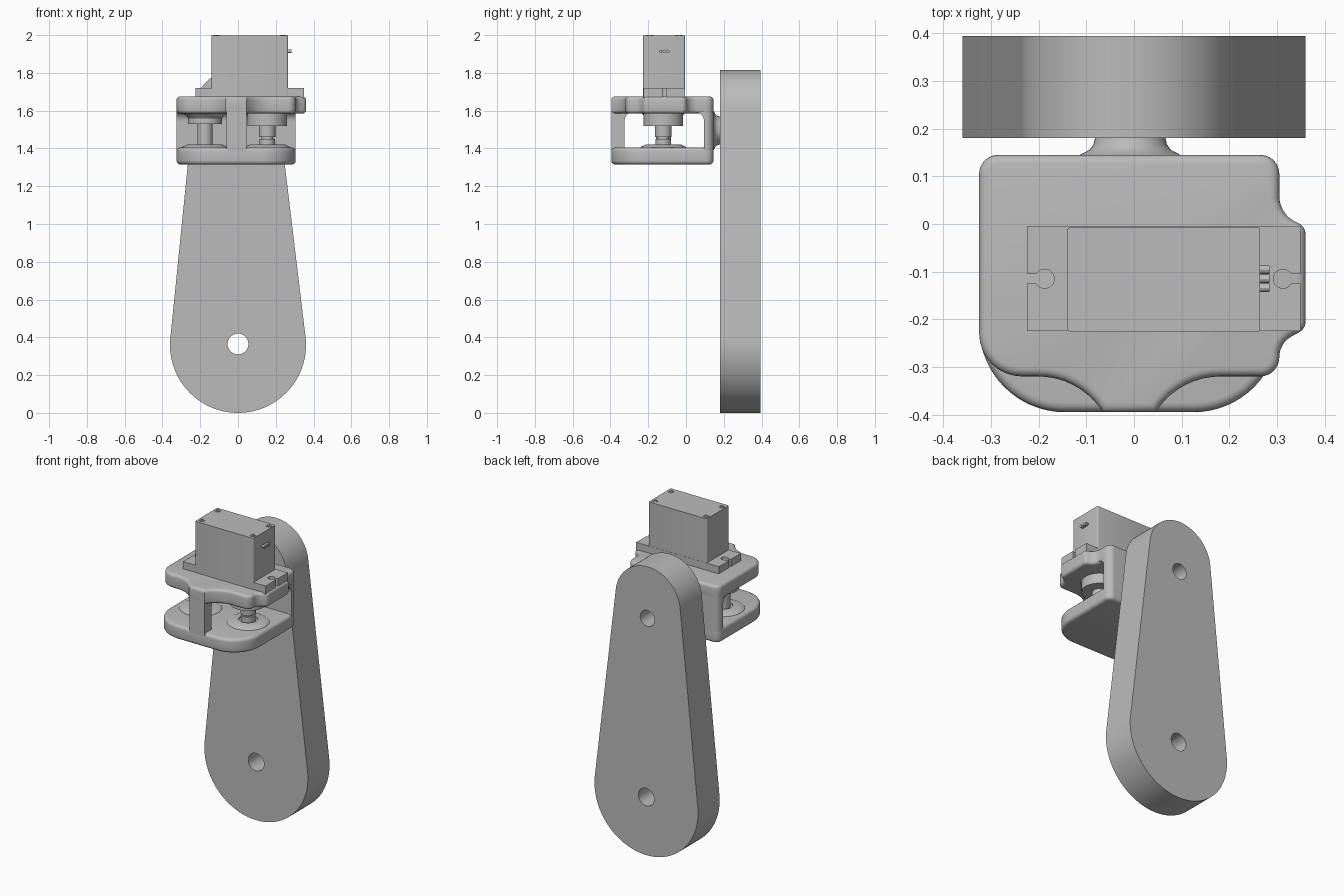
import bpy, bmesh
from math import sin, cos, pi, atan2, tan, radians
from mathutils import Vector, Matrix

if "Cube" in bpy.data.objects:
    bpy.data.objects.remove(bpy.data.objects["Cube"])

grey = bpy.data.materials.new("plain grey")
grey.use_nodes = True
grey.diffuse_color = (0.5, 0.5, 0.5, 1)
grey.node_tree.nodes["Principled BSDF"].inputs["Base Color"].default_value = (0.5, 0.5, 0.5, 1)

# Local (u, v, w) to world for shapes extruded or turned along each axis
AXES = {
    "Z": Matrix.Identity(4),
    "Y": Matrix(((1, 0, 0, 0), (0, 0, 1, 0), (0, 1, 0, 0), (0, 0, 0, 1))),
    "X": Matrix(((0, 0, 1, 0), (1, 0, 0, 0), (0, 1, 0, 0), (0, 0, 0, 1))),
}


def finish(name, bm, axis, loc=(0, 0, 0)):
    bmesh.ops.transform(bm, matrix=Matrix.Translation(loc) @ AXES[axis], verts=bm.verts)
    bmesh.ops.recalc_face_normals(bm, faces=bm.faces)
    mesh = bpy.data.meshes.new(name)
    bm.to_mesh(mesh)
    bm.free()
    mesh.materials.append(grey)
    mesh.shade_smooth()
    mesh.set_sharp_from_angle(angle=radians(30))
    obj = bpy.data.objects.new(name, mesh)
    bpy.context.collection.objects.link(obj)
    return obj


def prism(name, loops, w0, w1, axis="Z", bevel=0):
    """Extrude an outline (first loop) with optional hole loops."""
    bm = bmesh.new()
    edges = []
    for loop in loops:
        vs = [bm.verts.new((p[0], p[1], w0)) for p in loop]
        if len(loops) == 1:
            bm.faces.new(vs)
        else:
            edges += [bm.edges.new((a, b)) for a, b in zip(vs, vs[1:] + vs[:1])]
    if edges:
        bmesh.ops.triangle_fill(bm, use_beauty=True, edges=edges)
    top = bmesh.ops.extrude_face_region(bm, geom=bm.faces[:])["geom"]
    bmesh.ops.translate(bm, vec=(0, 0, w1 - w0),
                        verts=[g for g in top if isinstance(g, bmesh.types.BMVert)])
    bmesh.ops.recalc_face_normals(bm, faces=bm.faces)
    if bevel:
        rim = [e for e in bm.edges if abs(e.verts[0].co.z - e.verts[1].co.z) < 1e-5]
        bmesh.ops.bevel(bm, geom=rim, offset=bevel, segments=4, profile=0.5,
                        affect="EDGES", clamp_overlap=False)
    return finish(name, bm, axis)


def lathe(name, profile, loc, axis="Z", steps=40):
    """Turn a (radius, height) profile round its axis."""
    bm = bmesh.new()
    vs = [bm.verts.new((r, 0, h)) for r, h in profile]
    es = [bm.edges.new(p) for p in zip(vs, vs[1:])]
    bmesh.ops.spin(bm, geom=vs + es, cent=(0, 0, 0), axis=(0, 0, 1),
                   angle=2 * pi, steps=steps, use_merge=True)
    bmesh.ops.remove_doubles(bm, verts=bm.verts, dist=1e-5)
    return finish(name, bm, axis, loc)


def arc(cx, cy, r, a0, a1, n=32):
    return [(cx + r * cos(a0 + (a1 - a0) * i / n), cy + r * sin(a0 + (a1 - a0) * i / n))
            for i in range(n + 1)]


def circle(cx, cy, r, n=32):
    return arc(cx, cy, r, 0, 2 * pi, n)[:-1]


def box(x0, x1, y0, y1):
    return [(x0, y0), (x1, y0), (x1, y1), (x0, y1)]


def rounded(corners, n=8):
    """Outline from (x, y, radius) corners, each replaced by a tangent arc."""
    out = []
    for i, (x, y, r) in enumerate(corners):
        p = Vector((x, y))
        if not r:
            out.append((x, y))
            continue
        u = (Vector(corners[i - 1][:2]) - p).normalized()
        v = (Vector(corners[(i + 1) % len(corners)][:2]) - p).normalized()
        half = u.angle(v) / 2
        c = p + (u + v).normalized() * r / sin(half)
        s, e = p + u * r / tan(half) - c, p + v * r / tan(half) - c
        a = atan2(s.y, s.x)
        out += arc(c.x, c.y, r, a, a + atan2(s.x * e.y - s.y * e.x, s.dot(e)), n)
    return out


# Long tapered arm with two through holes
lean = 0.11
arm = (arc(0, 0.36, 0.36, pi - lean, 2 * pi + lean, 64)
       + arc(-0.012, 1.59, 0.225, lean, pi - lean, 48))
prism("swing_arm", [arm, circle(0, 0.365, 0.055), circle(-0.008, 1.49, 0.05)], 0.18, 0.395, "Y")

# Flared boss joining arm and bracket
lathe("pivot_boss", [(0.115, 0.14), (0.1, 0.148), (0.085, 0.156), (0.077, 0.167), (0.073, 0.185)],
      (-0.008, 0, 1.495), "Y")

# Bracket plates
L, R, BACK, FRONT = -0.325, 0.305, 0.145, -0.395
top_outline = rounded([
    (L, BACK, 0.04), (L, -0.32, 0.09), (-0.12, -0.32, 0.16), (-0.065, FRONT, 0),
    (0.045, FRONT, 0), (0.1, -0.32, 0.16), (R, -0.32, 0.04), (R, -0.25, 0.05),
    (0.36, -0.22, 0.025), (0.36, -0.005, 0.025), (R, 0.02, 0.06), (R, BACK, 0.04)])
prism("bracket_top_plate", [top_outline], 1.585, 1.675, bevel=0.018)
bottom_outline = rounded([(L, BACK, 0.04), (L, FRONT, 0.18), (R, FRONT, 0.18), (R, BACK, 0.04)], 16)
prism("bracket_bottom_plate", [bottom_outline], 1.315, 1.405, bevel=0.02)

# Bracket back wall and front pillar
wall = rounded([(L, 0.095, 0), (R, 0.095, 0), (R, BACK, 0.04), (L, BACK, 0.04)])
prism("bracket_back_wall", [wall], 1.335, 1.656)
prism("bracket_front_pillar", [box(-0.062, 0.045, FRONT, -0.325)], 1.335, 1.656)

# Fillets under the top plate, at the wall and at the pillar
for name, y, s, x0, x1 in (("wall_fillet", 0.095, -1, L, R),
                           ("pillar_fillet", -0.325, 1, -0.062, 0.045)):
    curve = [(y + s * (0.045 - px), 1.547 + pz) for px, pz in arc(0, 0, 0.045, 0, pi / 2, 8)]
    prism(name, [[(y, 1.592)] + curve], x0, x1, "X")

# Hubs, shafts and bearing seats between the plates
lathe("left_hub", [(0, 1.6), (0.12, 1.6), (0.115, 1.585), (0.098, 1.572), (0.09, 1.56),
                   (0.09, 1.53), (0, 1.53)], (-0.175, -0.12, 0))
lathe("left_shaft", [(0.04, 1.535), (0.04, 1.41)], (-0.175, -0.12, 0))
lathe("right_hub", [(0, 1.6), (0.105, 1.6), (0.105, 1.52), (0, 1.52)], (0.155, -0.12, 0))
lathe("right_shaft", [(0.043, 1.525), (0.043, 1.46), (0.03, 1.46), (0.03, 1.45),
                      (0.041, 1.45), (0.041, 1.41)], (0.155, -0.12, 0))
for name, x in (("left_seat", -0.175), ("right_seat", 0.155)):
    lathe(name, [(0.125, 1.4), (0.12, 1.408), (0.09, 1.422), (0.055, 1.422),
                 (0.055, 1.412), (0, 1.412)], (x, -0.12, 0))

# Motor mounting flange with a keyhole slot at each end
MX, MY = 0.0625, -0.115


def flange_end(s):
    hole = [(MX + s * (0.25 + px), MY + s * py)
            for px, py in arc(0, 0, 0.02, -pi / 6, -11 * pi / 6, 20)]
    ends = [(MX + s * 0.2875, MY + s * y) for y in (-0.11, -0.01, 0.01, 0.11)]
    return ends[:2] + hole + ends[2:]


prism("motor_flange", [flange_end(1) + flange_end(-1)], 1.665, 1.72)

# Motor body
body = rounded([(-0.14, -0.227, 0.008), (0.265, -0.227, 0.008),
                (0.265, -0.006, 0.008), (-0.14, -0.006, 0.008)], 4)
prism("motor_body", [body], 1.66, 1.997)

# Cross-head screws on the motor lid
for i, x in enumerate((-0.115, 0.24)):
    for j, y in enumerate((-0.037, -0.193)):
        a, b = 0.003, 0.012
        quarter = [(b, -a), (b, a), (a, a)]
        cross = [(x + px * cos(k * pi / 2) - py * sin(k * pi / 2),
                  y + px * sin(k * pi / 2) + py * cos(k * pi / 2))
                 for k in range(4) for px, py in quarter]
        prism(f"lid_screw_{i}{j}", [circle(x, y, 0.018, 24), cross], 1.995, 2.0)

# Three-pin cable outlet
for k in (-1, 0, 1):
    prism(f"cable_pin_{k + 2}", [circle(MY + k * 0.019, 1.914, 0.009, 12)], 0.26, 0.284, "X")
